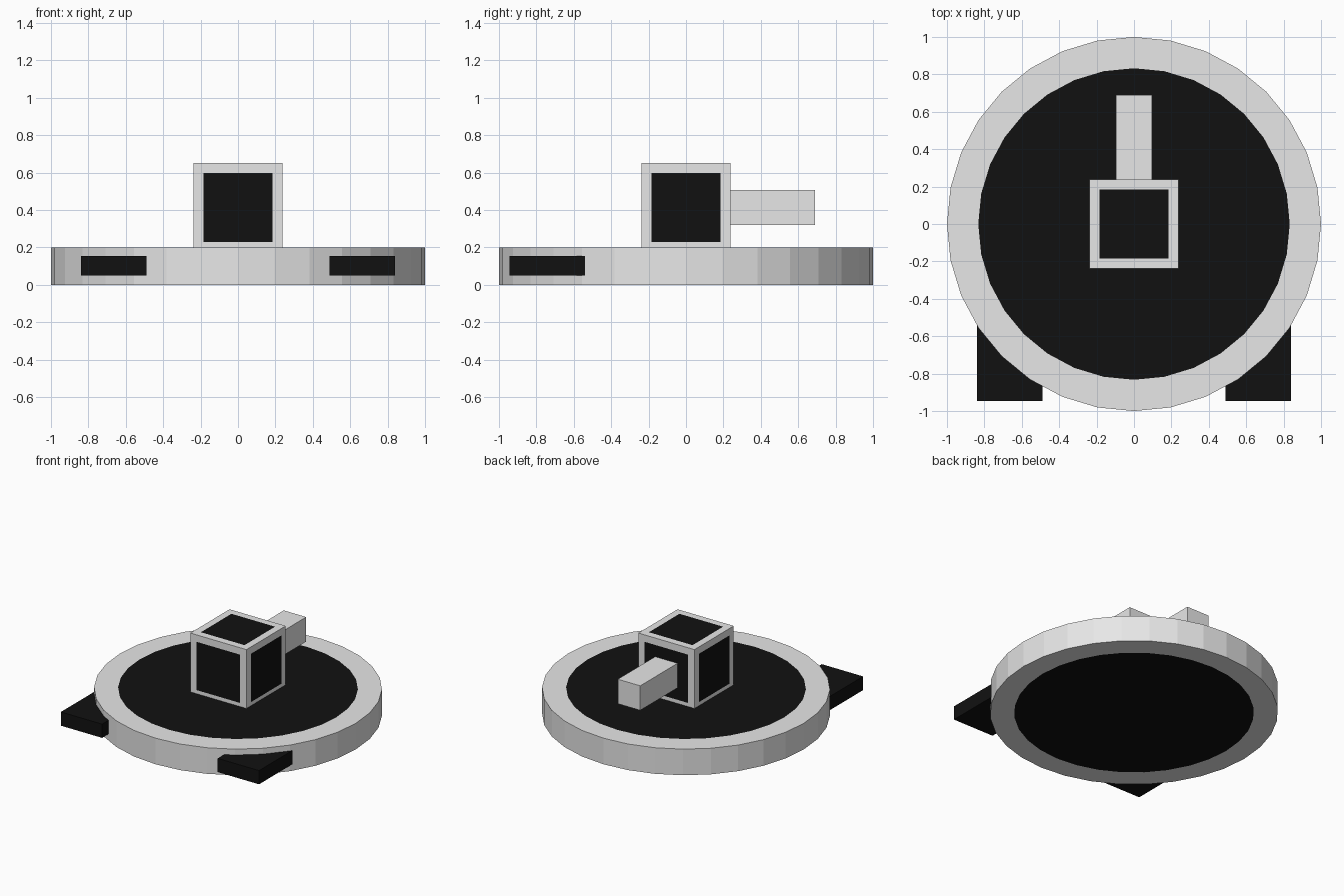
import bpy, bmesh, math
from mathutils import Matrix

cube = bpy.data.objects.get("Cube")
if cube:
    bpy.data.objects.remove(cube, do_unlink=True)


def make_material(name, value):
    m = bpy.data.materials.new(name)
    m.use_nodes = True
    colour = (value, value, value, 1)
    m.diffuse_color = colour
    m.node_tree.nodes["Principled BSDF"].inputs["Base Color"].default_value = colour
    return m


GREY = make_material("light grey", 0.8)
BLACK = make_material("black", 0.0055)


def finish(name, bm, materials):
    mesh = bpy.data.meshes.new(name)
    bm.to_mesh(mesh)
    bm.free()
    for m in materials:
        mesh.materials.append(m)
    obj = bpy.data.objects.new(name, mesh)
    bpy.context.collection.objects.link(obj)
    return obj


def paint_inset(bm, faces, border):
    """Inset the faces and colour the inner panels black."""
    bmesh.ops.inset_individual(bm, faces=faces, thickness=border)
    for f in faces:
        f.material_index = 1


def box_bmesh(lo, hi):
    bm = bmesh.new()
    bmesh.ops.create_cube(bm, size=1)
    for v in bm.verts:
        for i in range(3):
            v.co[i] = lo[i] if v.co[i] < 0 else hi[i]
    return bm


# Round base with a black panel on its top and underside
SIDES = 32
bm = bmesh.new()
bmesh.ops.create_cone(bm, cap_ends=True, segments=SIDES, radius1=1, radius2=1,
                      depth=0.2, matrix=Matrix.Translation((0, 0, 0.1)))
caps = [f for f in bm.faces if abs(f.normal.z) > 0.9]
paint_inset(bm, caps, 0.168 * math.cos(math.pi / SIDES))
finish("round_base", bm, [GREY, BLACK])

# Cube housing with a black panel on every side
bm = box_bmesh((-0.238, -0.238, 0.175), (0.238, 0.238, 0.651))
paint_inset(bm, list(bm.faces), 0.075)
finish("cube_housing", bm, [GREY, BLACK])

# Square bar at the back of the housing
finish("rear_bar", box_bmesh((-0.095, 0.2, 0.32), (0.095, 0.69, 0.508)), [GREY])

# Pair of black feet at the front
for side, x0, x1 in (("left", 0.49, 0.84), ("right", -0.84, -0.49)):
    finish(side + "_front_foot", box_bmesh((x0, -0.945, 0.05), (x1, -0.5, 0.155)), [BLACK])
